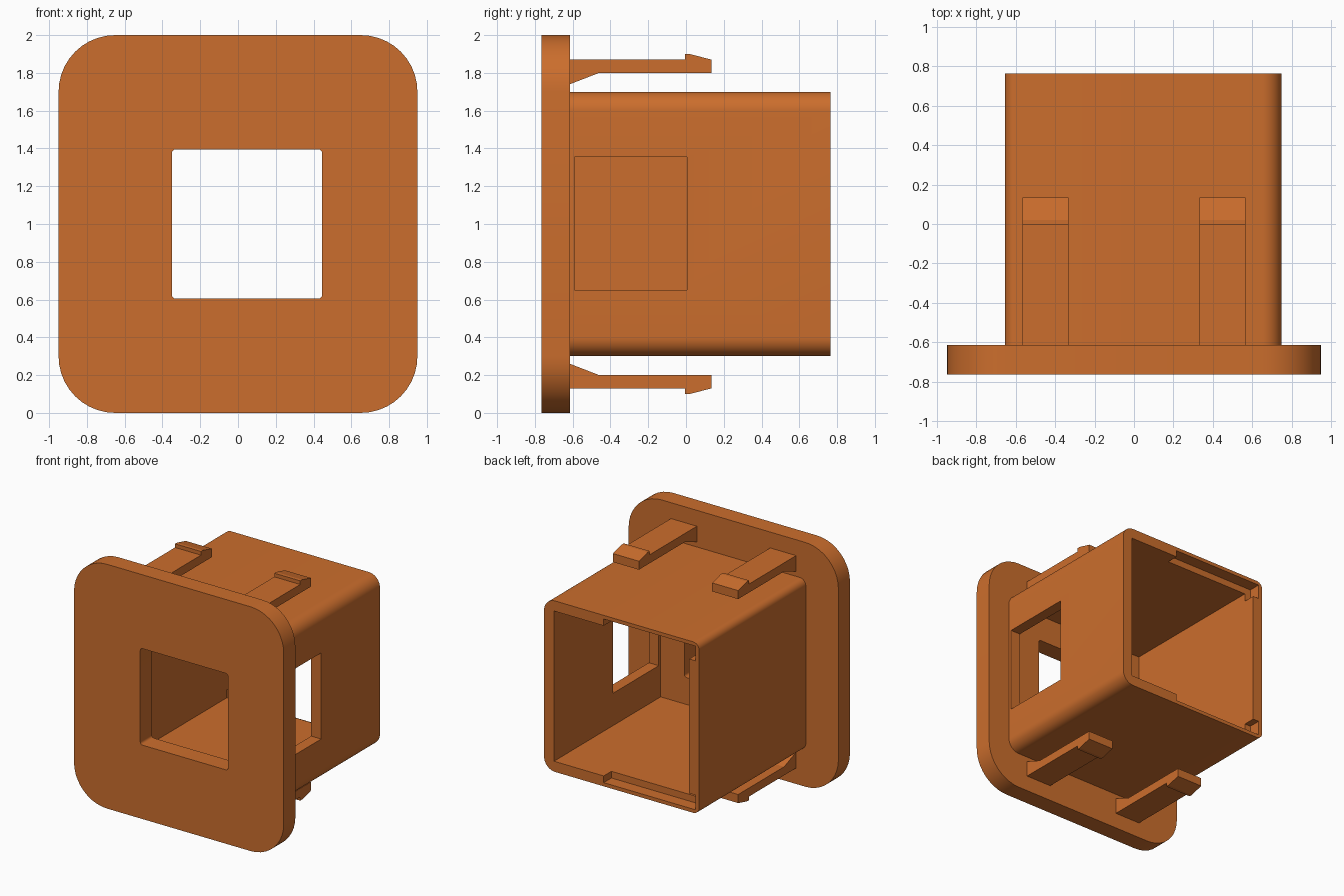
import bpy, bmesh, math

if "Cube" in bpy.data.objects:
    bpy.data.objects.remove(bpy.data.objects["Cube"])

orange = bpy.data.materials.new("orange plastic")
orange.diffuse_color = (0.60, 0.155, 0.026, 1)
orange.use_nodes = True
orange.node_tree.nodes["Principled BSDF"].inputs["Base Color"].default_value = orange.diffuse_color


def finish(name, bm):
    bmesh.ops.recalc_face_normals(bm, faces=bm.faces)
    me = bpy.data.meshes.new(name)
    bm.to_mesh(me)
    bm.free()
    me.materials.append(orange)
    ob = bpy.data.objects.new(name, me)
    bpy.context.collection.objects.link(ob)
    return ob


def extrude(name, points, offset):
    bm = bmesh.new()
    face = bm.faces.new([bm.verts.new(p) for p in points])
    new = bmesh.ops.extrude_face_region(bm, geom=[face])["geom"]
    bmesh.ops.translate(bm, vec=offset, verts=[v for v in new if isinstance(v, bmesh.types.BMVert)])
    return finish(name, bm)


def block(name, x0, x1, y0, y1, z0, z1, r_left=0, r_right=0, seg=10):
    """Block along y, with rounded left and right corners."""
    pts = []
    corners = [(x1, z1, -1, -1, r_right, 0), (x0, z1, 1, -1, r_left, 90),
               (x0, z0, 1, 1, r_left, 180), (x1, z0, -1, 1, r_right, 270)]
    for x, z, sx, sz, r, start in corners:
        n = seg if r else 0
        for i in range(n + 1):
            a = math.radians(start + 90 * i / max(n, 1))
            pts.append((x + sx * r + r * math.cos(a), y0, z + sz * r + r * math.sin(a)))
    return extrude(name, pts, (0, y1 - y0, 0))


def activate(ob):
    bpy.ops.object.select_all(action='DESELECT')
    ob.select_set(True)
    bpy.context.view_layer.objects.active = ob


def cut(ob, cutter):
    activate(ob)
    mod = ob.modifiers.new("cut", 'BOOLEAN')
    mod.operation, mod.solver, mod.object = 'DIFFERENCE', 'EXACT', cutter
    bpy.ops.object.modifier_apply(modifier=mod.name)
    bpy.data.objects.remove(cutter)


def smooth(ob):
    activate(ob)
    bpy.ops.object.shade_smooth_by_angle(angle=math.radians(30))


# Face plate with an off-centre square opening
plate = block("face_plate", -0.95, 0.95, -0.765, -0.615, 0, 2, 0.3, 0.3)
cut(plate, block("opening", -0.35, 0.445, -1, 0, 0.605, 1.395, 0.02, 0.02, 4))
smooth(plate)

# Hollow housing, open at the back
housing = block("housing", -0.655, 0.75, -0.615, 0.765, 0.3, 1.7, 0.055, 0.1)
cut(housing, block("cavity", -0.565, 0.66, -1, 1, 0.385, 1.615))
# Side window in the right wall
cut(housing, block("window", 0.5, 1, -0.59, 0.005, 0.65, 1.355))
# Shallow recesses in the rim, bottom and top
cut(housing, block("low_recess", -0.62, 0.21, 0.665, 1, 0.33, 0.45))
cut(housing, block("high_recess", -0.62, 0.21, 0.665, 1, 1.55, 1.67))
smooth(housing)

# Four barbed snap clips, mirrored above and below
profile = [(-0.615, 0.74), (-0.46, 0.80), (0.135, 0.80), (0.135, 0.87),
           (0.02, 0.90), (-0.005, 0.90), (-0.005, 0.87), (-0.615, 0.87)]
for side, x in (("left", -0.567), ("right", 0.332)):
    for level, s in (("upper", 1), ("lower", -1)):
        extrude(f"{level}_{side}_clip", [(x, y, 1 + s * h) for y, h in profile], (0.235, 0, 0))
